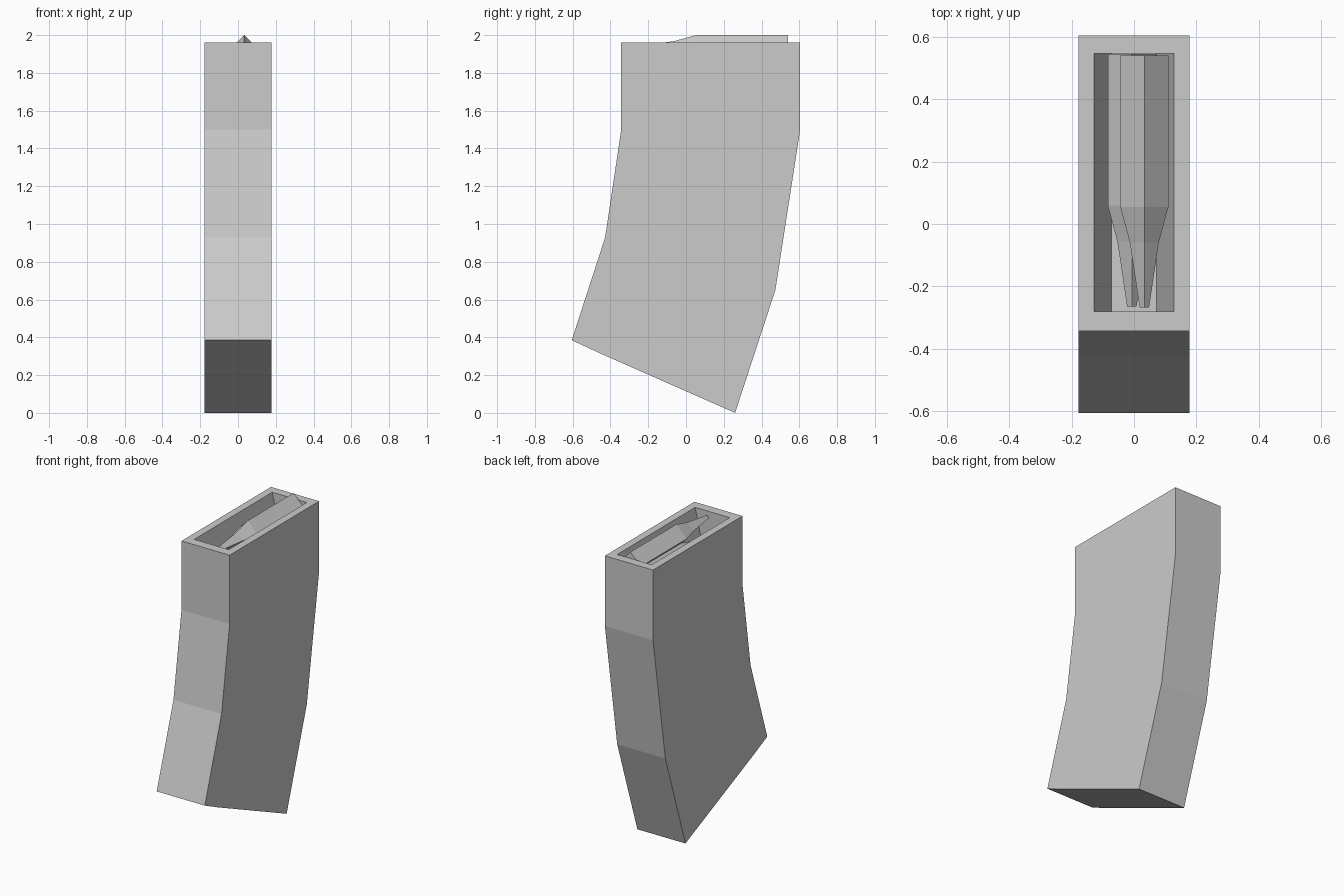
import bpy, bmesh, math
from mathutils import Matrix

if "Cube" in bpy.data.objects:
    bpy.data.objects.remove(bpy.data.objects["Cube"])


def finish(name, bm):
    bmesh.ops.recalc_face_normals(bm, faces=bm.faces)
    mesh = bpy.data.meshes.new(name)
    bm.to_mesh(mesh)
    bm.free()
    obj = bpy.data.objects.new(name, mesh)
    bpy.context.collection.objects.link(obj)
    return obj


# Curved casing: side profile (y, z) extruded across x
HALF_W = 0.178
PROFILE = [(-0.343, 1.96), (-0.343, 1.5), (-0.428, 0.93), (-0.605, 0.385),
           (-0.47, 0.322), (0.26, 0.0), (0.473, 0.65), (0.603, 1.49), (0.603, 1.96)]
bm = bmesh.new()
side = bm.faces.new([bm.verts.new((-HALF_W, y, z)) for y, z in PROFILE])
ext = bmesh.ops.extrude_face_region(bm, geom=[side])
bmesh.ops.translate(bm, vec=(2 * HALF_W, 0, 0),
                    verts=[v for v in ext["geom"] if isinstance(v, bmesh.types.BMVert)])
bmesh.ops.recalc_face_normals(bm, faces=bm.faces)

# Open mouth: inset the top face, then sink a tapered well
bm.faces.ensure_lookup_table()
top = next(f for f in bm.faces if all(v.co.z > 1.95 for v in f.verts))
bmesh.ops.inset_region(bm, faces=[top], thickness=0.05)
for v in top.verts:
    v.co.x = math.copysign(0.128, v.co.x)
    v.co.y = 0.545 if v.co.y > 0 else -0.28
well = bmesh.ops.extrude_discrete_faces(bm, faces=[top])["faces"][0]
for v in well.verts:
    v.co.x = math.copysign(0.072, v.co.x)
    v.co.z -= 0.25
finish("magazine_casing", bm)


# Four-sided cartridge: rings of (y, radius) along the y axis
RINGS = [(0.54, 0.077), (0.055, 0.077), (-0.06, 0.046), (-0.268, 0.015)]


def cartridge(name, x, y, z):
    bm = bmesh.new()
    rings = [[bm.verts.new((r * math.cos(k * math.pi / 2), ry, r * math.sin(k * math.pi / 2)))
              for k in range(4)] for ry, r in RINGS]
    for a, b in zip(rings, rings[1:]):
        for k in range(4):
            bm.faces.new((a[k], a[(k + 1) % 4], b[(k + 1) % 4], b[k]))
    bm.faces.new(rings[0])
    bm.faces.new(rings[-1])
    bmesh.ops.transform(bm, matrix=Matrix.Translation((x, y, z)), verts=bm.verts)
    finish(name, bm)


cartridge("upper_cartridge", 0.033, 0.0, 1.923)
cartridge("lower_cartridge", -0.007, 0.004, 1.81)
